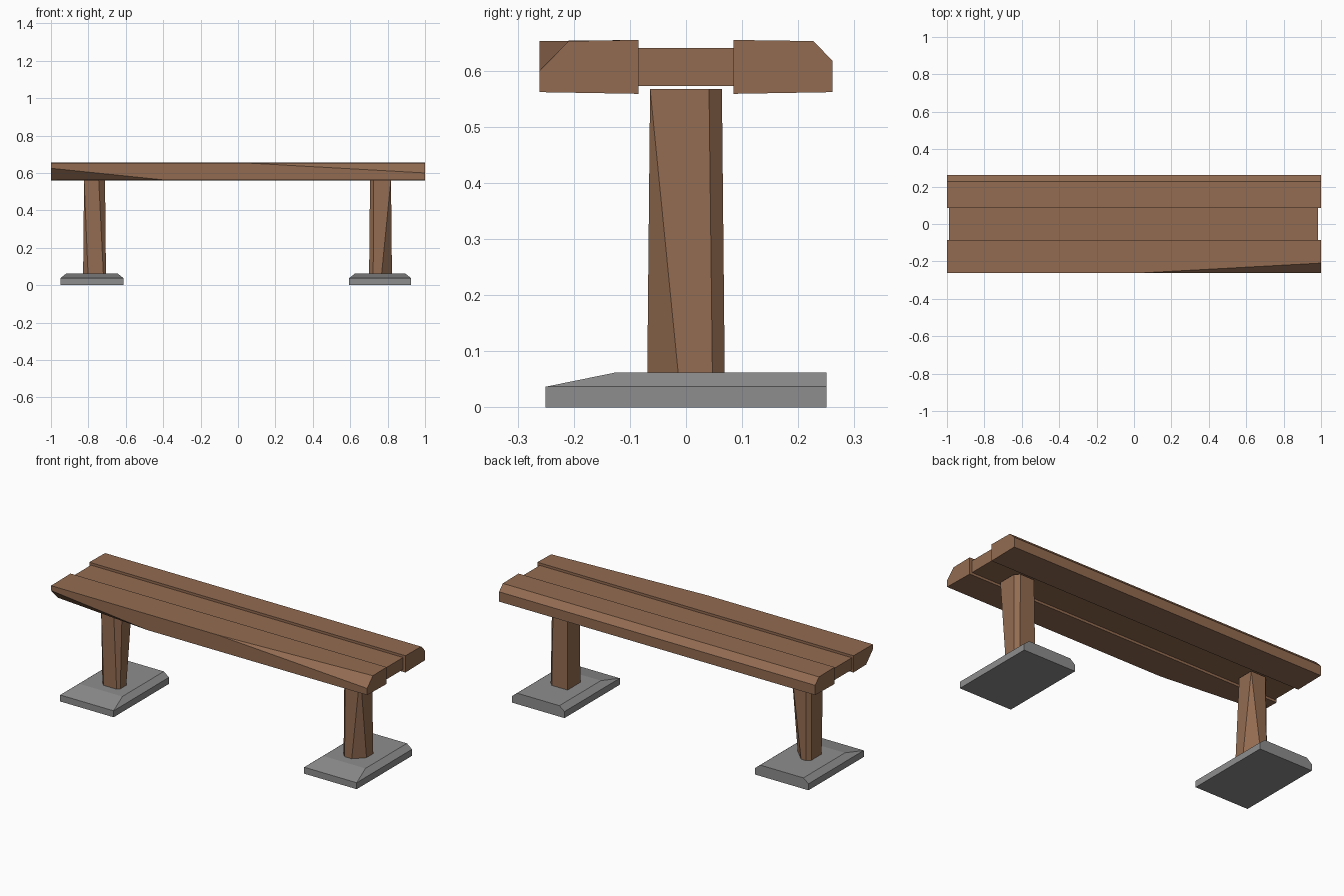
import bpy
import bmesh
import math

if "Cube" in bpy.data.objects:
    bpy.data.objects.remove(bpy.data.objects["Cube"])


def material(name, color):
    m = bpy.data.materials.new(name)
    m.diffuse_color = (*color, 1)
    m.use_nodes = True
    m.node_tree.nodes["Principled BSDF"].inputs["Base Color"].default_value = m.diffuse_color
    return m


WOOD = material("brown wood", (0.29, 0.148, 0.082))
STONE = material("grey stone", (0.27, 0.27, 0.27))


def hull(name, points, mat):
    """Flat-faced convex part wrapped around its corner points."""
    bm = bmesh.new()
    for p in points:
        bm.verts.new(p)
    bmesh.ops.convex_hull(bm, input=bm.verts[:])
    bmesh.ops.dissolve_limit(bm, angle_limit=math.radians(0.5),
                             verts=bm.verts[:], edges=bm.edges[:])
    bmesh.ops.recalc_face_normals(bm, faces=bm.faces[:])
    me = bpy.data.meshes.new(name)
    bm.to_mesh(me)
    bm.free()
    me.materials.append(mat)
    ob = bpy.data.objects.new(name, me)
    bpy.context.collection.objects.link(ob)
    return ob


def extrude_x(profile, x0, x1):
    return [(x, y, z) for x in (x0, x1) for y, z in profile]


# Back plank: chamfer along its whole upper outer edge
hull("back_plank", extrude_x([(0.085, 0.559), (0.261, 0.562), (0.261, 0.618),
                              (0.227, 0.653), (0.085, 0.655)], -1, 1), WOOD)

# Middle plank: thinner and slightly shorter
hull("middle_plank", extrude_x([(-0.085, 0.573), (0.085, 0.573), (0.085, 0.641),
                                (-0.085, 0.641)], -0.99, 0.985), WOOD)

# Front plank: worn lower edge at left end, worn upper edge at right end
inner = extrude_x([(-0.085, 0.559), (-0.085, 0.655)], -1, 1)
left_end = [(-1, -0.261, 0.653), (-1, -0.261, 0.625), (-1, -0.20, 0.561)]
right_end = [(1, -0.261, 0.562), (1, -0.261, 0.600), (1, -0.209, 0.653)]
wear_starts = [(-0.39, -0.261, 0.562), (0.05, -0.261, 0.653)]
hull("front_plank", inner + left_end + right_end + wear_starts, WOOD)


def leg(name, cx, cuts):
    """Tapered post; cuts maps a corner (sx, sy) to its bottom and top chamfer."""
    pts = []
    for level, (z, hx, hy) in enumerate([(0.0625, 0.061, 0.069), (0.568, 0.056, 0.064)]):
        for sx in (-1, 1):
            for sy in (-1, 1):
                c = cuts.get((sx, sy), (0, 0))[level]
                if c:
                    pts.append((cx + sx * (hx - c), sy * hy, z))
                    pts.append((cx + sx * hx, sy * (hy - c), z))
                else:
                    pts.append((cx + sx * hx, sy * hy, z))
    hull(name, pts, WOOD)


# Legs with hewn corners
leg("right_leg", 0.762, {(1, -1): (0.055, 0), (1, 1): (0.022, 0.023),
                         (-1, -1): (0.022, 0.018)})
leg("left_leg", -0.767, {(1, 1): (0.07, 0), (1, -1): (0.014, 0.034),
                         (-1, -1): (0.026, 0), (-1, 1): (0.02, 0.02)})

# Foot slabs: bevelled sides, long slope at the front, upright back
for name, x0, x1 in (("left_foot", -0.95, -0.612), ("right_foot", 0.594, 0.926)):
    pts = [(x, y, z) for x in (x0, x1) for y in (-0.25, 0.25) for z in (0, 0.037)]
    pts += [(x, y, 0.0625) for x in (x0 + 0.032, x1 - 0.032) for y in (-0.125, 0.25)]
    hull(name, pts, STONE)
